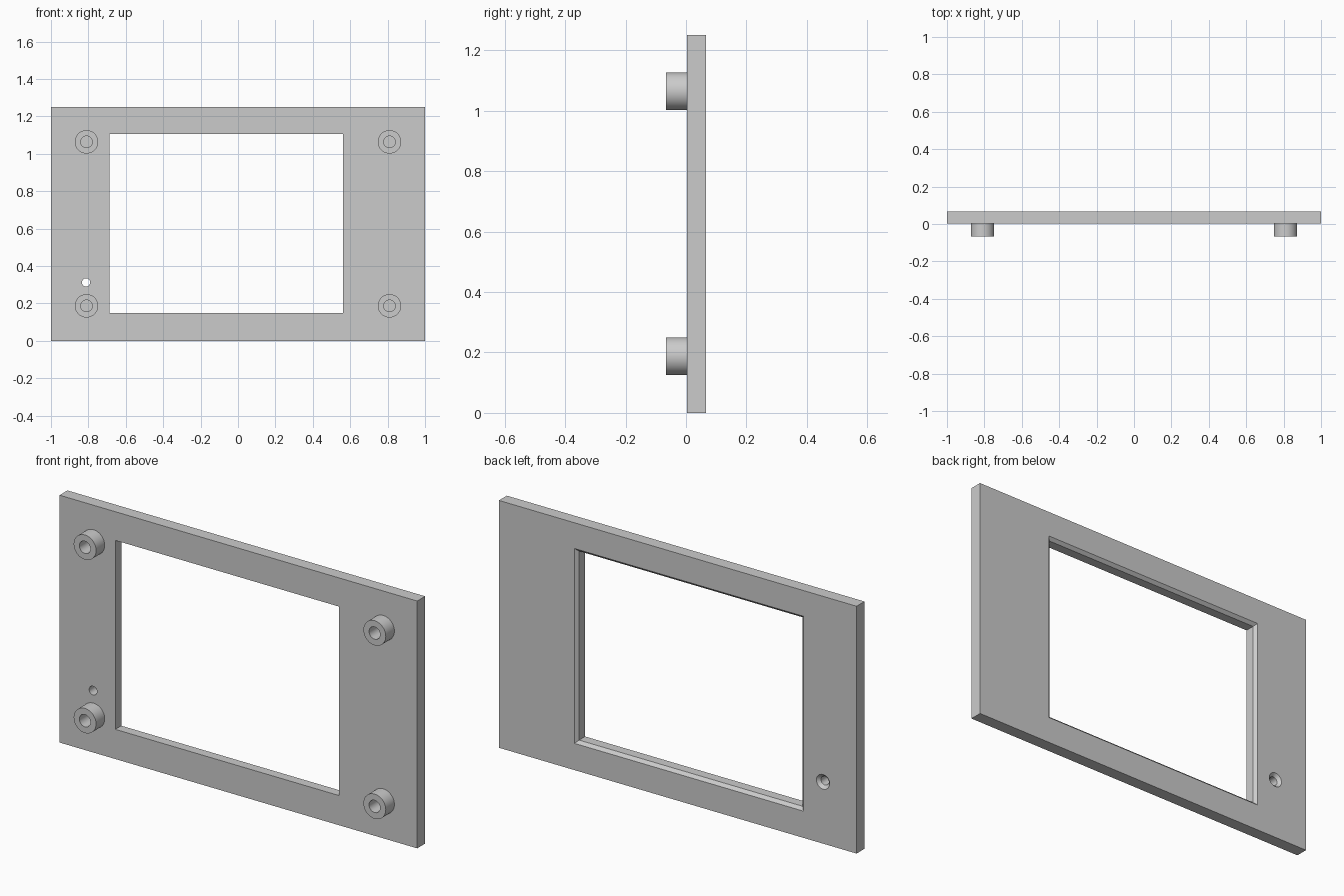
import bpy, bmesh
from math import cos, sin, tau, radians

if "Cube" in bpy.data.objects:
    bpy.data.objects.remove(bpy.data.objects["Cube"])

FRONT, BACK, HEIGHT = 0.003, 0.066, 1.25   # plate faces and height
BOSS_FRONT, CHAMFER = -0.066, 0.015


def rect(x0, x1, z0, z1, y):
    return [(x0, y, z0), (x1, y, z0), (x1, y, z1), (x0, y, z1)]


def circle(cx, cz, r, y, n=48):
    return [(cx + r * cos(tau * i / n), y, cz + r * sin(tau * i / n)) for i in range(n)]


def loft(name, rings, caps=True):
    """Skin matching rings into one mesh, optionally capping both ends."""
    bm = bmesh.new()
    loops = [[bm.verts.new(p) for p in ring] for ring in rings]
    for a, b in zip(loops, loops[1:]):
        for i in range(len(a)):
            j = (i + 1) % len(a)
            bm.faces.new((a[i], a[j], b[j], b[i]))
    if caps:
        bm.faces.new(loops[0][::-1])
        bm.faces.new(loops[-1])
    bmesh.ops.recalc_face_normals(bm, faces=bm.faces)
    mesh = bpy.data.meshes.new(name)
    bm.to_mesh(mesh)
    bm.free()
    obj = bpy.data.objects.new(name, mesh)
    bpy.context.collection.objects.link(obj)
    return obj


def smooth(obj):
    bpy.ops.object.select_all(action='DESELECT')
    obj.select_set(True)
    bpy.context.view_layer.objects.active = obj
    bpy.ops.object.shade_smooth_by_angle(angle=radians(30))


def cut(target, cutter):
    mod = target.modifiers.new(cutter.name, 'BOOLEAN')
    mod.operation = 'DIFFERENCE'
    mod.solver = 'EXACT'
    mod.object = cutter
    cutter.hide_render = True
    cutter.hide_set(True)
    cutter.display_type = 'WIRE'


# Flat bezel plate
plate = loft("bezel_plate", [rect(-1, 1, 0, HEIGHT, FRONT), rect(-1, 1, 0, HEIGHT, BACK)])

# Cutter sections: straight through, then flaring out at the back face
flare = [(FRONT - 0.02, 0), (BACK - CHAMFER, 0), (BACK, CHAMFER), (BACK + 0.02, CHAMFER + 0.02)]

# Display window
cut(plate, loft("window_cutter", [rect(-0.688 - d, 0.562 + d, 0.15 - d, 1.105 + d, y)
                                  for y, d in flare]))

# Small countersunk hole
hole = loft("indicator_hole_cutter", [circle(-0.8125, 0.3125, 0.022 + d, y) for y, d in flare])
smooth(hole)
cut(plate, hole)

# Four hollow mounting bosses; the plate closes the bottom of each bore
for side, x in (("left", -0.81), ("right", 0.81)):
    for level, z in (("lower", 0.1875), ("upper", 1.064)):
        profile = [(0.0625, FRONT), (0.0625, BOSS_FRONT), (0.031, BOSS_FRONT), (0.031, FRONT),
                   (0.0625, FRONT)]
        boss = loft(f"{level}_{side}_boss", [circle(x, z, r, y) for r, y in profile[:4]], caps=False)
        bm = bmesh.new()
        bm.from_mesh(boss.data)
        # Join the outer and inner rim so the sleeve is solid
        bmesh.ops.bridge_loops(bm, edges=[e for e in bm.edges if e.is_boundary])
        bmesh.ops.recalc_face_normals(bm, faces=bm.faces)
        bm.to_mesh(boss.data)
        bm.free()
        smooth(boss)
